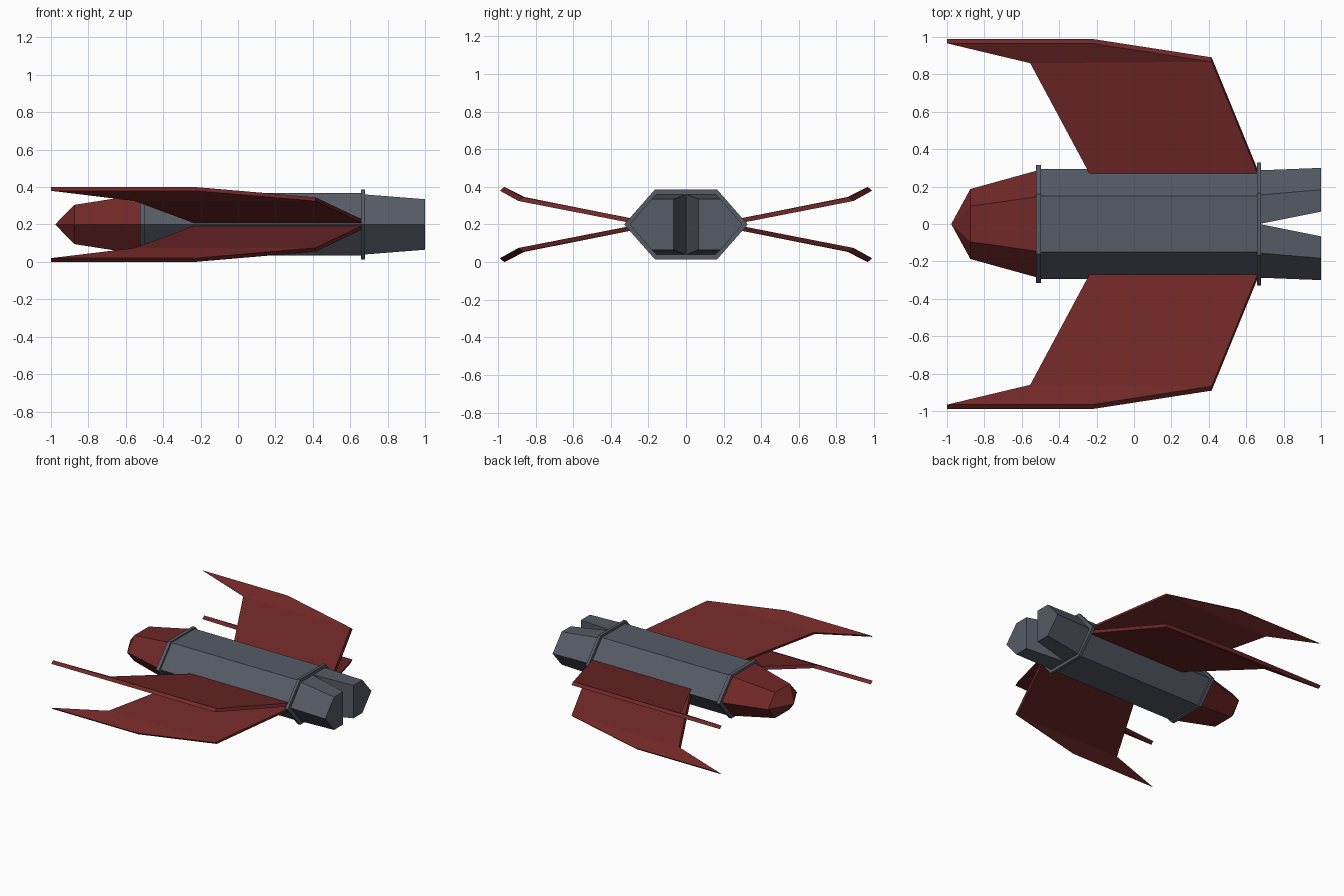
import bpy, bmesh

if "Cube" in bpy.data.objects:
    bpy.data.objects.remove(bpy.data.objects["Cube"])

ZC = 0.2  # height of the ship's centre line


def material(name, rgb):
    m = bpy.data.materials.new(name)
    m.diffuse_color = (*rgb, 1)
    m.use_nodes = True
    m.node_tree.nodes["Principled BSDF"].inputs["Base Color"].default_value = m.diffuse_color
    return m


GREY = material("hull_grey", (0.092, 0.104, 0.130))
RED = material("dark_red", (0.165, 0.021, 0.021))


def loft(name, sections, mat):
    """Skin a closed solid through equal-length rings of (x, y, z) points."""
    bm = bmesh.new()
    rings = [[bm.verts.new((x, y, z + ZC)) for x, y, z in s] for s in sections]
    n = len(rings[0])
    for a, b in zip(rings, rings[1:]):
        for i in range(n):
            j = (i + 1) % n
            bm.faces.new((a[i], a[j], b[j], b[i]))
    bm.faces.new(rings[0])
    bm.faces.new(rings[-1])
    bmesh.ops.remove_doubles(bm, verts=bm.verts, dist=1e-5)
    bmesh.ops.recalc_face_normals(bm, faces=bm.faces)
    me = bpy.data.meshes.new(name)
    bm.to_mesh(me)
    bm.free()
    me.materials.append(mat)
    ob = bpy.data.objects.new(name, me)
    bpy.context.collection.objects.link(ob)
    return ob


def hexagon(x, side, flat, high):
    return [(x, side, 0), (x, flat, high), (x, -flat, high),
            (x, -side, 0), (x, -flat, -high), (x, flat, -high)]


# Fuselage, nose and collars
loft("fuselage", [hexagon(-0.51, 0.295, 0.15, 0.167),
                  hexagon(0.67, 0.295, 0.15, 0.167)], GREY)
loft("nose", [hexagon(-0.51, 0.288, 0.147, 0.162),
              hexagon(-0.875, 0.187, 0.095, 0.105),
              hexagon(-0.975, 0.004, 0.002, 0.003)], RED)
loft("front_collar", [hexagon(-0.525, 0.316, 0.16, 0.177),
                      hexagon(-0.497, 0.316, 0.16, 0.177)], GREY)
loft("rear_collar", [hexagon(0.657, 0.329, 0.165, 0.186),
                     hexagon(0.680, 0.329, 0.165, 0.186)], GREY)


# Engines: half-hexagon blocks that splay apart toward the rear
def engine_section(x, inner, flat, outer, high, s):
    return [(x, s * y, z) for y, z in ((inner, high), (flat, high), (outer, 0),
                                       (flat, -high), (inner, -high))]


for side, s in (("left", 1), ("right", -1)):
    loft(f"{side}_engine", [engine_section(0.67, 0.0, 0.155, 0.287, 0.161, s),
                            engine_section(1.0, 0.066, 0.183, 0.300, 0.135, s)], GREY)

# Wings: swept plate with a bent-up outer panel, (x, y, z) of the top surface
ROOT_F, ROOT_R = (-0.232, 0.258, 0.026), (0.665, 0.258, 0.026)
FOLD_F, FOLD_R = (-0.555, 0.860, 0.146), (0.415, 0.867, 0.145)
TIP_F, TIP_R = (-1.0, 0.966, 0.200), (-0.228, 0.966, 0.200)
DY, DZ = 0.024, -0.020  # plate thickness direction


def wing(name, sy, sz):
    def section(front, rear):
        (fx, fy, fz), (rx, ry, rz) = front, rear
        pts = [front, rear, (rx, ry + DY, rz + DZ), (fx, fy + DY, fz + DZ)]
        return [(x, y * sy, z * sz) for x, y, z in pts]
    loft(name, [section(ROOT_F, ROOT_R), section(FOLD_F, FOLD_R),
                section(TIP_F, TIP_R)], RED)


for side, sy in (("left", 1), ("right", -1)):
    for level, sz in (("upper", 1), ("lower", -1)):
        wing(f"{level}_{side}_wing", sy, sz)
